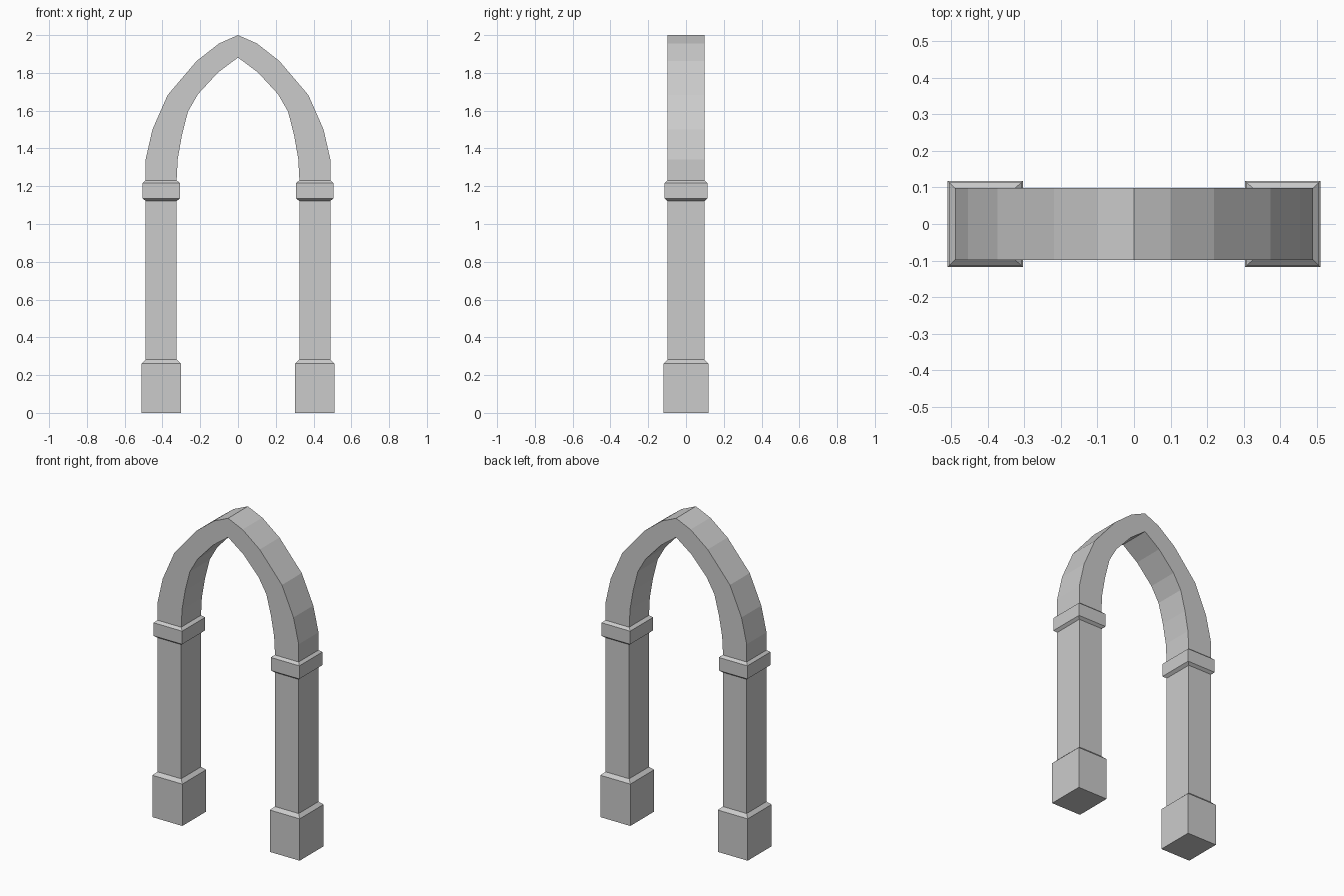
import bpy
import bmesh

if "Cube" in bpy.data.objects:
    bpy.data.objects.remove(bpy.data.objects["Cube"])


def ring(bm, inner, outer, depth):
    """Four-sided section between an inner and an outer (x, z) point."""
    (xi, zi), (xo, zo) = inner, outer
    return [bm.verts.new(p) for p in ((xi, -depth, zi), (xo, -depth, zo),
                                      (xo, depth, zo), (xi, depth, zi))]


def loft(name, sections, cap_bottom=False):
    """Skin the sections in order and mirror the half to the other side."""
    bm = bmesh.new()
    rings = [ring(bm, *s) for s in sections]
    for a, b in zip(rings, rings[1:]):
        for i in range(4):
            j = (i + 1) % 4
            bm.faces.new((a[i], a[j], b[j], b[i]))
    if cap_bottom:
        bm.faces.new(rings[0][::-1])
    mesh = bpy.data.meshes.new(name)
    bm.to_mesh(mesh)
    bm.free()
    obj = bpy.data.objects.new(name, mesh)
    bpy.context.collection.objects.link(obj)
    mirror = obj.modifiers.new("Mirror", 'MIRROR')
    mirror.use_axis[0] = True
    mirror.merge_threshold = 0.0005
    return obj


# Piers: plinth, shaft and capital, as (z, x inner, x outer, half depth)
SHAFT = (0.325, 0.489, 0.098)
PLINTH = (0.303, 0.51, 0.118)
CAPITAL = (0.307, 0.505, 0.114)
levels = [(0.0, PLINTH), (0.262, PLINTH), (0.282, SHAFT),
          (1.122, SHAFT), (1.135, CAPITAL), (1.217, CAPITAL), (1.231, SHAFT)]
loft("piers", [((xi, z), (xo, z), d) for z, (xi, xo, d) in levels], cap_bottom=True)

# Pointed arch: matching inner and outer points from springing to apex
inner = [(0.325, 1.231), (0.319, 1.345), (0.297, 1.47), (0.265, 1.595),
         (0.212, 1.687), (0.105, 1.803), (0.0, 1.881)]
outer = [(0.489, 1.231), (0.489, 1.342), (0.453, 1.50), (0.373, 1.682),
         (0.219, 1.863), (0.10, 1.956), (0.0, 2.0)]
loft("arch", [(i, o, 0.098) for i, o in zip(inner, outer)])
